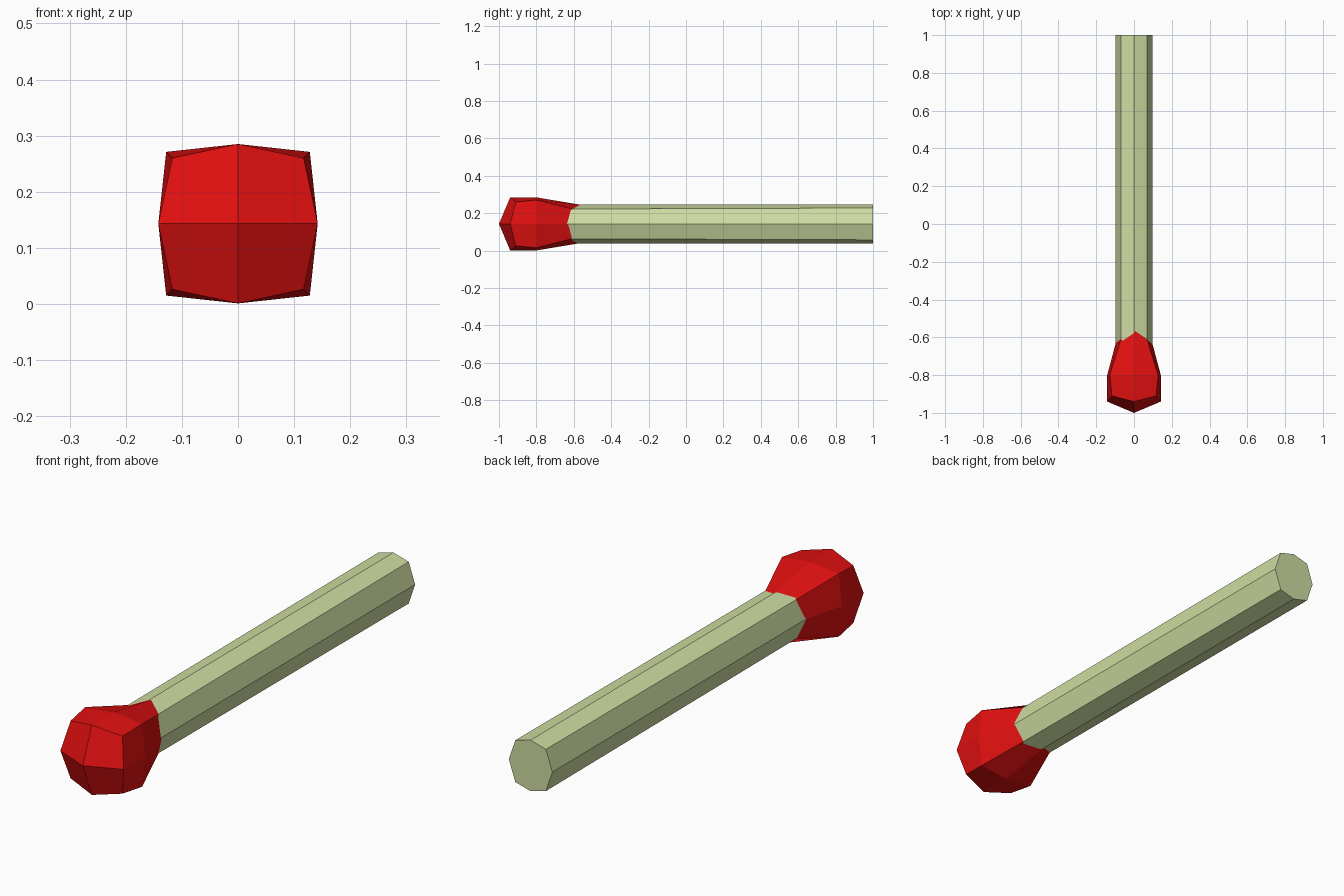
import bpy, bmesh

if "Cube" in bpy.data.objects:
    bpy.data.objects.remove(bpy.data.objects["Cube"])

ZC = 0.143  # height of the match axis


def material(name, rgb):
    m = bpy.data.materials.new(name)
    m.diffuse_color = (*rgb, 1)
    m.use_nodes = True
    m.node_tree.nodes["Principled BSDF"].inputs["Base Color"].default_value = m.diffuse_color
    return m


def ring(bm, side, diag, top):
    """Eight-sided loop around the y axis; each argument is (x, z, y)."""
    (sx, _, sy), (dx, dz, dy), (_, tz, ty) = side, diag, top
    pts = [(sx, sy, 0), (dx, dy, dz), (0, ty, tz), (-dx, dy, dz),
           (-sx, sy, 0), (-dx, dy, -dz), (0, ty, -tz), (dx, dy, -dz)]
    return [bm.verts.new((x, y, z + ZC)) for x, y, z in pts]


def bridge(bm, a, b):
    for i in range(8):
        j = (i + 1) % 8
        bm.faces.new((a[i], a[j], b[j], b[i]))


def finish(bm, name, mat):
    bmesh.ops.recalc_face_normals(bm, faces=bm.faces)
    me = bpy.data.meshes.new(name)
    bm.to_mesh(me)
    bm.free()
    me.materials.append(mat)
    ob = bpy.data.objects.new(name, me)
    bpy.context.collection.objects.link(ob)


# Wooden stick: octagonal prism, its front end hidden in the head
bm = bmesh.new()
ends = [ring(bm, (0.098, 0, y), (0.069, d, y), (0, 0.104, y))
        for y, d in ((-0.8, 0.079), (1.0, 0.085))]
bridge(bm, *ends)
for e in ends:
    bm.faces.new(e)
finish(bm, "stick", material("pale wood", (0.62, 0.72, 0.36)))

# Red head: rounded-cube front, tapering back into the stick
bm = bmesh.new()
front = ring(bm, (0.142, 0, -0.94), (0.117, 0.117, -0.91), (0, 0.142, -0.94))
middle = ring(bm, (0.142, 0, -0.80), (0.128, 0.128, -0.80), (0, 0.142, -0.80))
back = ring(bm, (0.093, 0, -0.617), (0.066, 0.077, -0.60), (0, 0.101, -0.556))
bridge(bm, front, middle)
bridge(bm, middle, back)
tip = bm.verts.new((0, -1.0, ZC))
for i in range(0, 8, 2):
    bm.faces.new((tip, front[i], front[i + 1], front[(i + 2) % 8]))
bm.faces.new(back)
finish(bm, "match_head", material("red", (0.75, 0.005, 0.005)))
